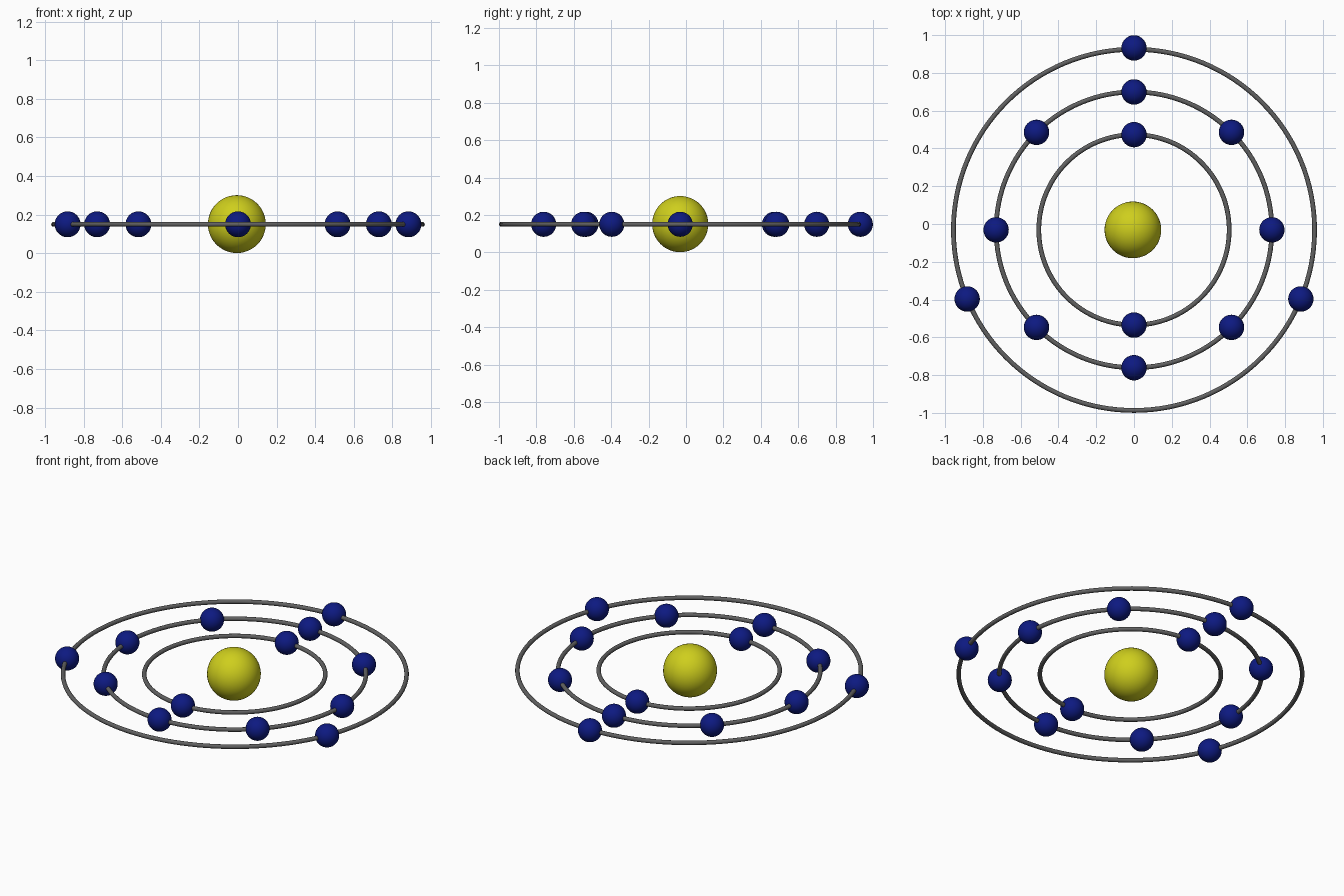
import bpy, math

if "Cube" in bpy.data.objects:
    bpy.data.objects.remove(bpy.data.objects["Cube"])

CY, CZ = -0.031, 0.15   # centre of the rings


def make_mat(name, rgb):
    m = bpy.data.materials.new(name)
    m.diffuse_color = (*rgb, 1)
    m.use_nodes = True
    m.node_tree.nodes["Principled BSDF"].inputs["Base Color"].default_value = m.diffuse_color
    return m


yellow = make_mat("yellow", (0.62, 0.62, 0.012))
blue = make_mat("blue", (0.004, 0.01, 0.22))
dark = make_mat("dark_grey", (0.12, 0.12, 0.12))


def finish(name, mat):
    ob = bpy.context.object
    ob.name = name
    ob.data.materials.append(mat)
    bpy.ops.object.shade_smooth()


def ball(name, loc, r, mat):
    bpy.ops.mesh.primitive_uv_sphere_add(segments=48, ring_count=24, radius=r, location=loc)
    finish(name, mat)


# Nucleus
ball("nucleus", (-0.006, CY, CZ + 0.001), 0.15, yellow)

# Shells: name, ring radius, electron angles, electron radius of travel
shells = [
    ("inner", 0.504, [90, 270]),
    ("middle", 0.73, [45 * i for i in range(8)]),
    ("outer", 0.956, [90, -22.5, 202.5]),
]
for name, R, angles in shells:
    bpy.ops.mesh.primitive_torus_add(major_radius=R, minor_radius=0.0125,
                                     major_segments=128, minor_segments=12,
                                     location=(0, CY, CZ))
    finish(name + "_ring", dark)
    # Electrons threaded on the ring
    for i, deg in enumerate(angles):
        a = math.radians(deg)
        lift = 0.007 if name == "outer" and deg == 90 else 0
        ball(f"{name}_electron_{i + 1}",
             (R * math.cos(a), CY + R * math.sin(a) + lift, CZ), 0.067, blue)
